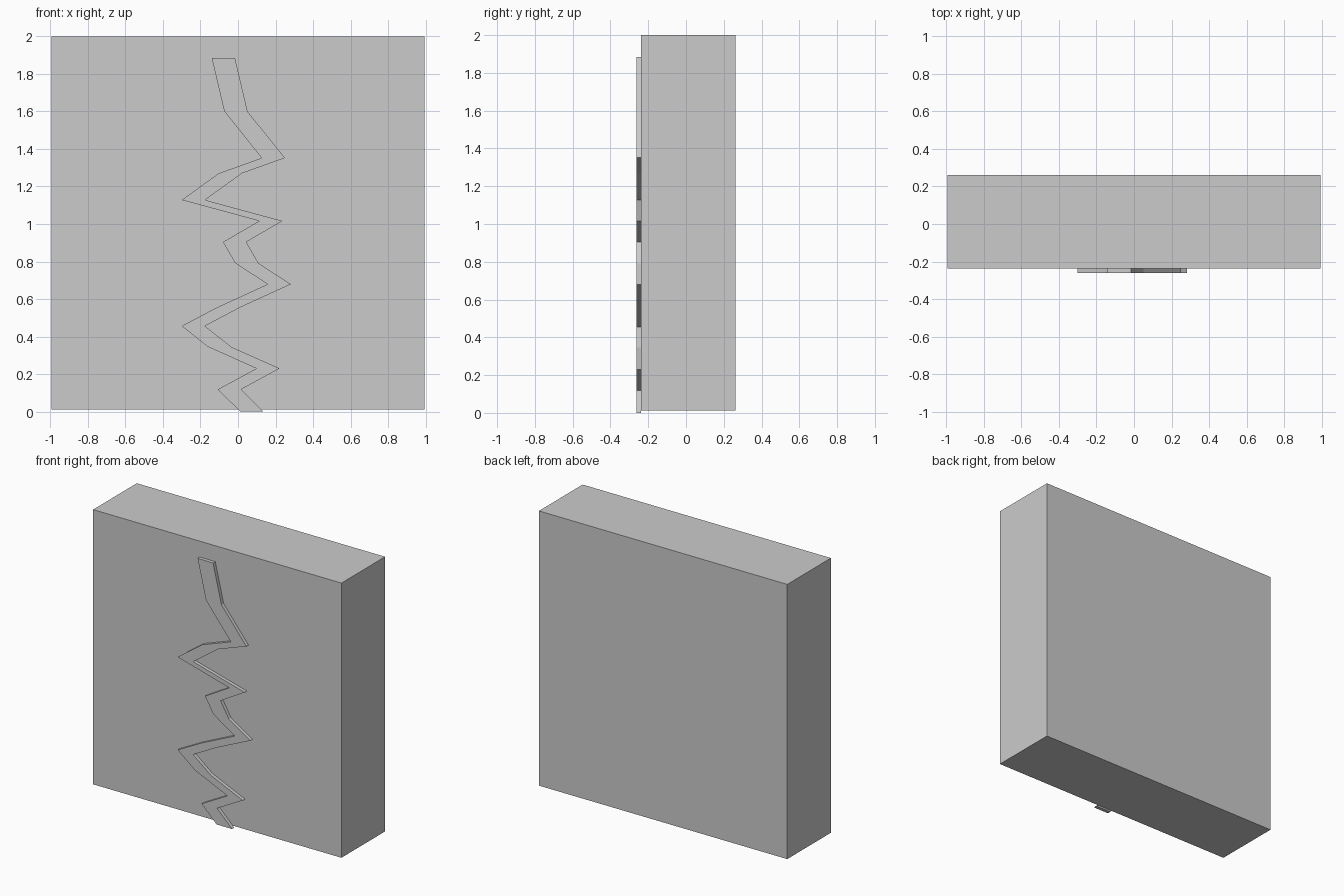
import bpy, bmesh

if "Cube" in bpy.data.objects:
    bpy.data.objects.remove(bpy.data.objects["Cube"])

FRONT, BACK = -0.237, 0.262   # slab faces along y
STRIP_FRONT = -0.262
STRIP_WIDTH = 0.124


def add_object(name, bm):
    bmesh.ops.recalc_face_normals(bm, faces=bm.faces)
    mesh = bpy.data.meshes.new(name)
    bm.to_mesh(mesh)
    bm.free()
    obj = bpy.data.objects.new(name, mesh)
    bpy.context.collection.objects.link(obj)
    return obj


# Square slab
bm = bmesh.new()
bmesh.ops.create_cube(bm, size=1)
bmesh.ops.scale(bm, vec=(1.988, BACK - FRONT, 1.988), verts=bm.verts)
bmesh.ops.translate(bm, vec=(0, (FRONT + BACK) / 2, 1.006), verts=bm.verts)
add_object("wall_slab", bm)

# Raised zigzag strip: left edge path swept sideways, then extruded to the slab
path = [(-0.14, 1.885), (-0.073, 1.6), (0.126, 1.352), (-0.103, 1.27),
        (-0.30, 1.128), (0.113, 1.016), (-0.08, 0.904), (-0.015, 0.791),
        (0.158, 0.679), (-0.113, 0.555), (-0.30, 0.456), (-0.16, 0.345),
        (0.098, 0.23), (-0.108, 0.118), (0.012, 0.0)]
bm = bmesh.new()
rows = [[bm.verts.new((x + dx, STRIP_FRONT, z)) for dx in (0, STRIP_WIDTH)]
        for x, z in path]
for (a, b), (d, c) in zip(rows, rows[1:]):
    bm.faces.new((a, d, c, b))
ext = bmesh.ops.extrude_face_region(bm, geom=bm.faces[:], use_keep_orig=True)
moved = [v for v in ext["geom"] if isinstance(v, bmesh.types.BMVert)]
bmesh.ops.translate(bm, vec=(0, FRONT - STRIP_FRONT, 0), verts=moved)
add_object("zigzag_crack", bm)
